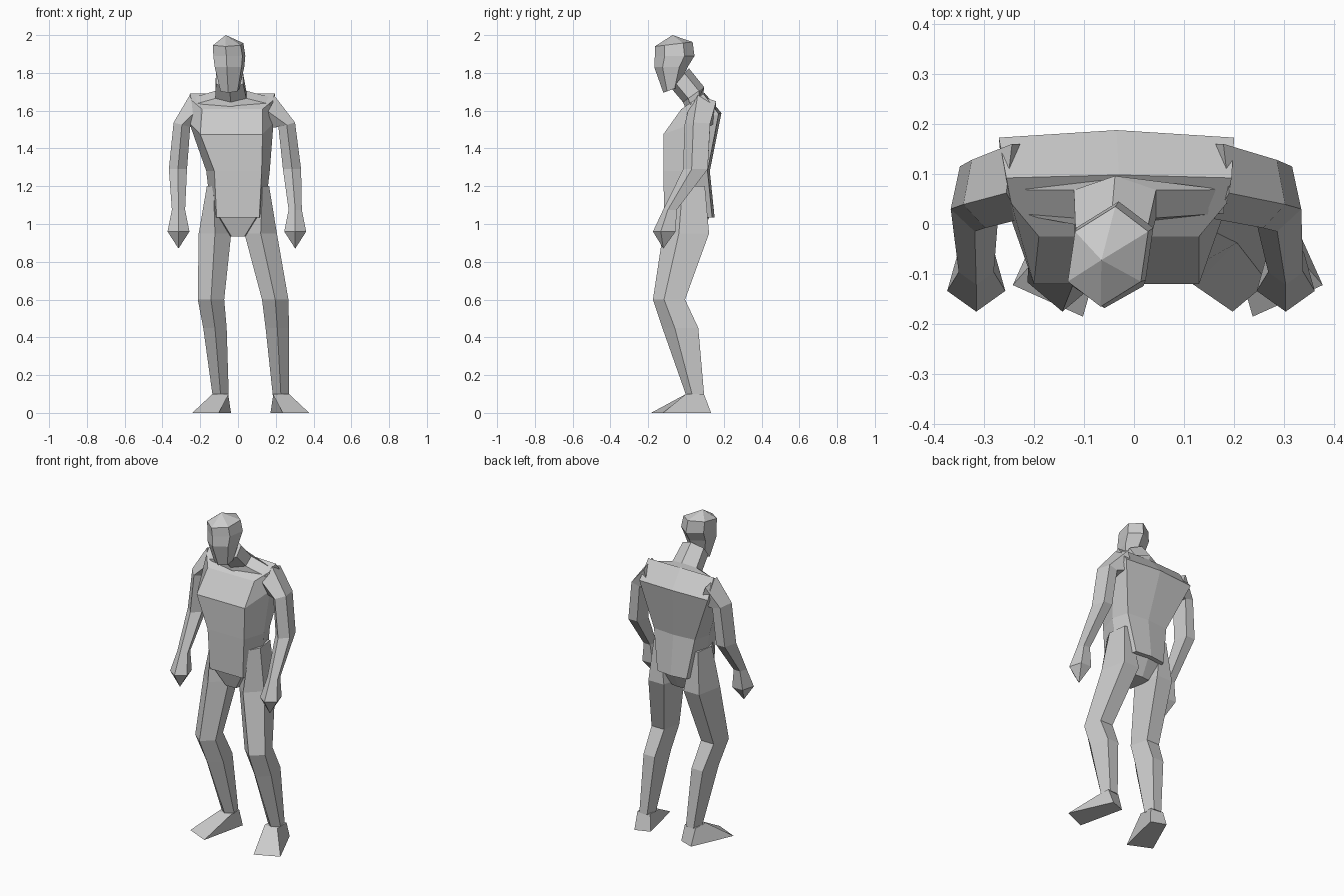
import bpy
import bmesh
from math import sin, cos, pi

cube = bpy.data.objects.get("Cube")
if cube:
    bpy.data.objects.remove(cube, do_unlink=True)

GREY = (0.6, 0.6, 0.6, 1.0)
material = bpy.data.materials.new("plain grey")
material.use_nodes = True
material.diffuse_color = GREY
material.node_tree.nodes["Principled BSDF"].inputs["Base Color"].default_value = GREY


def outline(sides, turn=0):
    """Unit polygon with one corner facing forward, stretched to full width."""
    points = [(sin(2 * pi * i / sides), -cos(2 * pi * i / sides)) for i in range(sides)]
    widest = max(x for x, y in points)
    deepest = max(y for x, y in points)
    return [(x / widest + y * turn, y / deepest if y > 0 else y) for x, y in points]


def skin(name, loops):
    """Join matching loops of points into a closed, flat-shaded part."""
    bm = bmesh.new()
    rings = [[bm.verts.new(p) for p in loop] for loop in loops]
    count = len(rings[0])
    for low, high in zip(rings, rings[1:]):
        for i in range(count):
            j = (i + 1) % count
            bm.faces.new((low[i], low[j], high[j], high[i]))
    bm.faces.new(rings[0])
    bm.faces.new(rings[-1])
    bmesh.ops.remove_doubles(bm, verts=bm.verts, dist=0.0005)
    bmesh.ops.recalc_face_normals(bm, faces=bm.faces)
    mesh = bpy.data.meshes.new(name)
    bm.to_mesh(mesh)
    bm.free()
    mesh.materials.append(material)
    part = bpy.data.objects.new(name, mesh)
    bpy.context.collection.objects.link(part)
    return part


def ring(shape, cx, cy, z, w, d, rise=0, lift=0):
    """Place a shape: rise lifts its back, lift raises its +x side."""
    return [(cx + x * w, cy + y * d, z + y * rise + x * lift) for x, y in shape]


def loft(name, shape, rings):
    skin(name, [ring(shape, *values) for values in rings])


def torso_ring(cx, cy, z, front, side, back, d, rise):
    """Flat front, angled sides and a slightly rounded back."""
    shape = [(-front, -1), (front, -1), (side, 0.1), (back, 0.95),
             (0, 1.05), (-back, 0.95), (-side, 0.1)]
    return ring(shape, cx, cy, z, 1, d, rise)


skin("torso", [
    torso_ring(-0.03, 0.035, 1.65, 0.16, 0.215, 0.225, 0.06, 0.042),
    torso_ring(-0.035, 0.03, 1.53, 0.165, 0.223, 0.235, 0.15, 0.055),
    torso_ring(0, 0, 1.28, 0.125, 0.168, 0.14, 0.12, 0),
    torso_ring(0, 0.015, 1.035, 0.113, 0.14, 0.1, 0.13, 0),
])
skin("pelvis", [
    torso_ring(0, 0.01, 1.05, 0.105, 0.14, 0.09, 0.115, 0),
    torso_ring(0, 0, 0.935, 0.035, 0.05, 0.05, 0.07, 0),
])

# Neck spreading into the shoulders and leaning forward into the head
loft("neck", outline(6), [
    (-0.03, 0.045, 1.65, 0.21, 0.047, 0.038),
    (-0.038, 0.04, 1.685, 0.082, 0.056, 0.04),
    (-0.045, -0.03, 1.77, 0.072, 0.045, 0.055),
])

# Head with a ridge down the face and a pointed crown
loft("head", outline(6, turn=0.2), [
    (-0.043, -0.08, 1.71, 0.045, 0.04, 0.015),
    (-0.045, -0.08, 1.83, 0.071, 0.088),
    (-0.046, -0.06, 1.89, 0.077, 0.105),
    (-0.052, -0.065, 1.952, 0.073, 0.1, 0.012),
    (-0.065, -0.072, 2.0, 0, 0),
])

# Arms: the centre line differs per side, the rest is shared.
# The first ring stands upright against the side of the torso.
arm_sizes = [
    (0.085, 1.595, 0.03, 0.075, 0.088),
    (0.06, 1.525, 0.044, 0.068, 0.012),
    (0.05, 1.29, 0.048, 0.065, 0),
    (-0.085, 1.075, 0.035, 0.036, 0),
]
arm_paths = {
    "right": (-1, (-0.225, -0.297, -0.318, -0.315)),
    "left": (1, (0.16, 0.258, 0.286, 0.303)),
}
for side, (sign, path) in arm_paths.items():
    loft(side + "_arm", outline(5), [
        (x, y, z, w, d, 0, sign * lift)
        for x, (y, z, w, d, lift) in zip(path, arm_sizes)])
    wrist = path[-1]
    loft(side + "_hand", outline(5), [
        (wrist, -0.085, 1.075, 0.035, 0.036),
        (wrist, -0.115, 0.96, 0.058, 0.06),
        (wrist, -0.12, 0.87, 0, 0),
    ])

# Legs bent at the knee
leg_depths = [0.01, 0, -0.09, -0.03, 0.048]
leg_sizes = [(1.2, 0.035, 0.09), (0.95, 0.086, 0.122), (0.6, 0.07, 0.085),
             (0.45, 0.062, 0.095), (0.095, 0.043, 0.048)]
leg_paths = {
    "right": (-0.13, -0.122, -0.143, -0.122, -0.092),
    "left": (0.13, 0.12, 0.197, 0.208, 0.227),
}
for side, path in leg_paths.items():
    loft(side + "_leg", outline(5), [
        (x, y, z, w, d) for x, y, (z, w, d) in zip(path, leg_depths, leg_sizes)])

# Wedge feet turned outwards
for side, sign, ankle in (("right", -1, -0.092), ("left", 1, 0.227)):
    top = [(ankle + sign * x, y, 0.1)
           for x, y in ((-0.043, 0.0), (0.043, 0.0), (0.04, 0.095), (-0.04, 0.085))]
    sole = [(ankle + sign * x, y, 0)
            for x, y in ((0.01, -0.185), (0.15, -0.122), (0.035, 0.133), (-0.055, 0.1))]
    skin(side + "_foot", [top, sole])
